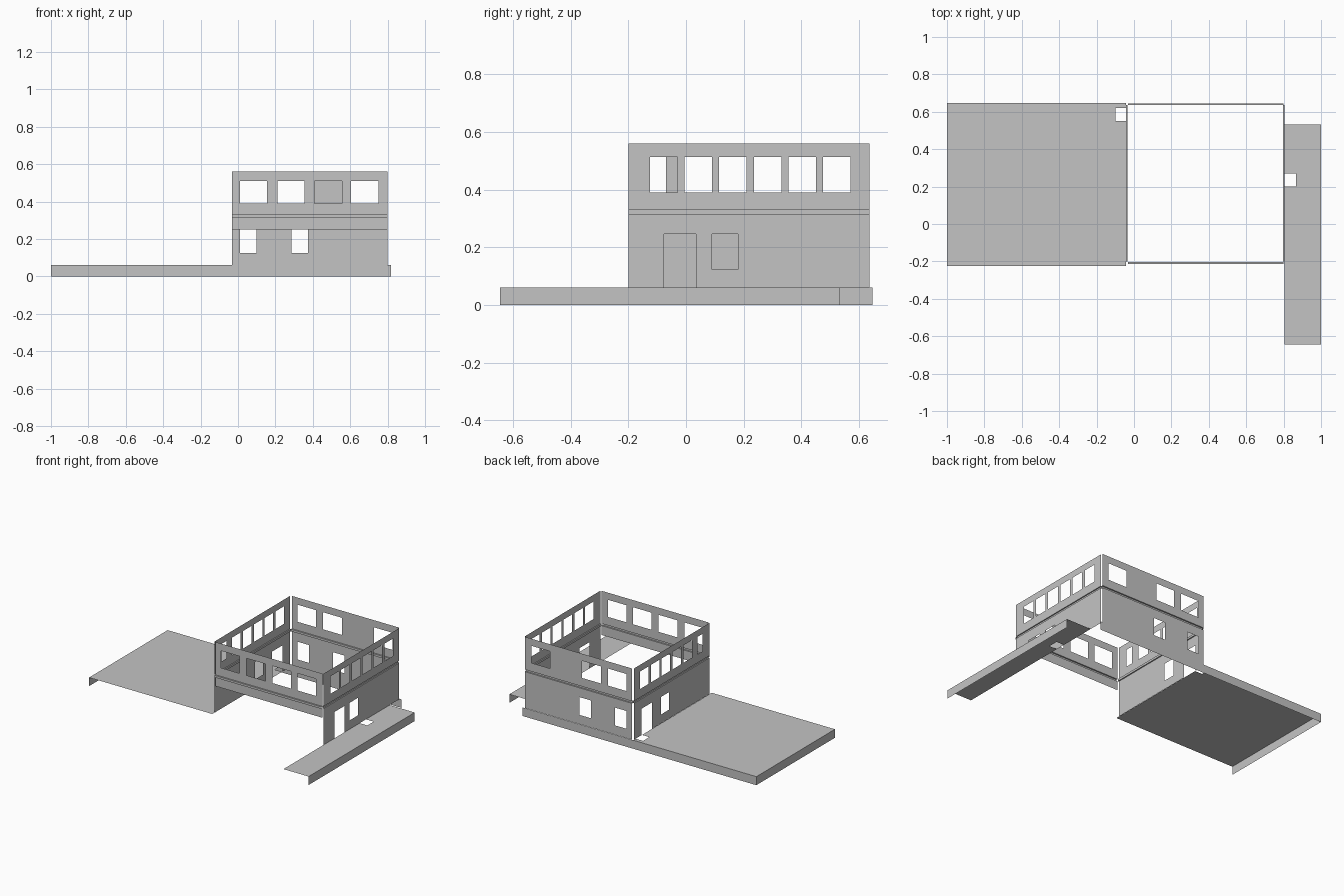
import bpy
import bmesh
from mathutils import Vector

cube = bpy.data.objects.get("Cube")
if cube:
    bpy.data.objects.remove(cube, do_unlink=True)

grey = bpy.data.materials.new("plain grey")
grey.use_nodes = True
COLOUR = (0.55, 0.55, 0.55, 1)
grey.diffuse_color = COLOUR
grey.node_tree.nodes["Principled BSDF"].inputs["Base Color"].default_value = COLOUR

FLOOR, TOP = 0.06, 0.56        # deck level and top of walls
GROOVE = (0.315, 0.33)         # band between the storeys


def sheet(name, place, u_range, v_range, normal, holes=(), groove=0):
    """Thin sheet with rectangular holes (u0, u1, v0, v1) and an optional band
    pushed sideways; place(u, v, offset) gives the 3D point."""
    us = sorted({*u_range, *(u for h in holes for u in h[:2])})
    vs = {*v_range, *(v for h in holes for v in h[2:])}
    rows = [(v, 0) for v in vs]
    if groove:
        rows += [(GROOVE[0], 0), (GROOVE[0] + 1e-6, groove),
                 (GROOVE[1] - 1e-6, groove), (GROOVE[1], 0)]
    rows.sort()
    bm = bmesh.new()
    grid = [[bm.verts.new(place(u, v, off)) for u in us] for v, off in rows]
    for j in range(len(rows) - 1):
        for i in range(len(us) - 1):
            u = (us[i] + us[i + 1]) / 2
            v = (rows[j][0] + rows[j + 1][0]) / 2
            if any(a < u < b and c < v < d for a, b, c, d in holes):
                continue
            bm.faces.new((grid[j][i], grid[j][i + 1],
                          grid[j + 1][i + 1], grid[j + 1][i]))
    bmesh.ops.delete(bm, geom=[v for v in bm.verts if not v.link_faces],
                     context="VERTS")
    bm.normal_update()
    bm.faces.ensure_lookup_table()
    if bm.faces[0].normal.dot(Vector(normal)) < 0:
        bmesh.ops.reverse_faces(bm, faces=bm.faces[:])
    mesh = bpy.data.meshes.new(name)
    bm.to_mesh(mesh)
    bm.free()
    mesh.materials.append(grey)
    obj = bpy.data.objects.new(name, mesh)
    bpy.context.collection.objects.link(obj)
    return obj


def along_x(y):
    return lambda u, v, off: (u, y + off, v)


def along_y(x):
    return lambda u, v, off: (x + off, u, v)


def flat(z):
    return lambda u, v, off: (u, v, z)


# Upper windows of the front and back walls
bays = [(x, x + 0.145, 0.39, 0.51) for x in (0.01, 0.21, 0.41, 0.605)]

# Front wall: upper storey only
sheet("front_wall", along_x(-0.203), (-0.033, 0.8), (0.25, TOP), (0, -1, 0),
      bays, groove=-0.01)

# Back wall: both storeys, one upper bay left blank
back_lower = [(x, x + 0.09, 0.125, 0.25) for x in (0.01, 0.285)]
sheet("back_wall", along_x(0.645), (-0.033, 0.8), (FLOOR, TOP), (0, 1, 0),
      bays[:2] + bays[3:] + back_lower, groove=-0.01)

# Side walls with a row of six upper windows, a door and a lower window
row = [(-0.125 + 0.12 * i, -0.03 + 0.12 * i, 0.39, 0.513) for i in range(6)]
narrow = [(-0.125, -0.07, 0.39, 0.513)]
sheet("left_wall", along_y(0.805), (-0.2, 0.635), (FLOOR, TOP), (1, 0, 0),
      row + [(-0.076, 0.035, FLOOR, 0.245), (0.09, 0.18, 0.122, 0.245)],
      groove=-0.008)
sheet("right_wall", along_y(-0.042), (-0.2, 0.635), (FLOOR, TOP), (-1, 0, 0),
      narrow + row[1:] + [(0.44, 0.555, FLOOR, 0.245), (0.25, 0.34, 0.122, 0.245)],
      groove=0.008)

# Large deck with a small opening beside the wall
sheet("deck", flat(FLOOR), (-1, -0.043), (-0.225, 0.647), (0, 0, 1),
      [(-0.1, -0.043, 0.55, 0.62)])
sheet("deck_side_skirt", along_y(-1), (-0.225, 0.647), (0, FLOOR), (-1, 0, 0))
sheet("back_skirt", along_x(0.647), (-1, 0.818), (0, FLOOR), (0, 1, 0))

# Narrow terrace on the other side
sheet("terrace", flat(FLOOR), (0.805, 1), (-0.645, 0.533), (0, 0, 1),
      [(0.805, 0.865, 0.2, 0.27)])
sheet("terrace_skirt", along_y(1), (-0.645, 0.533), (0, FLOOR), (1, 0, 0))
